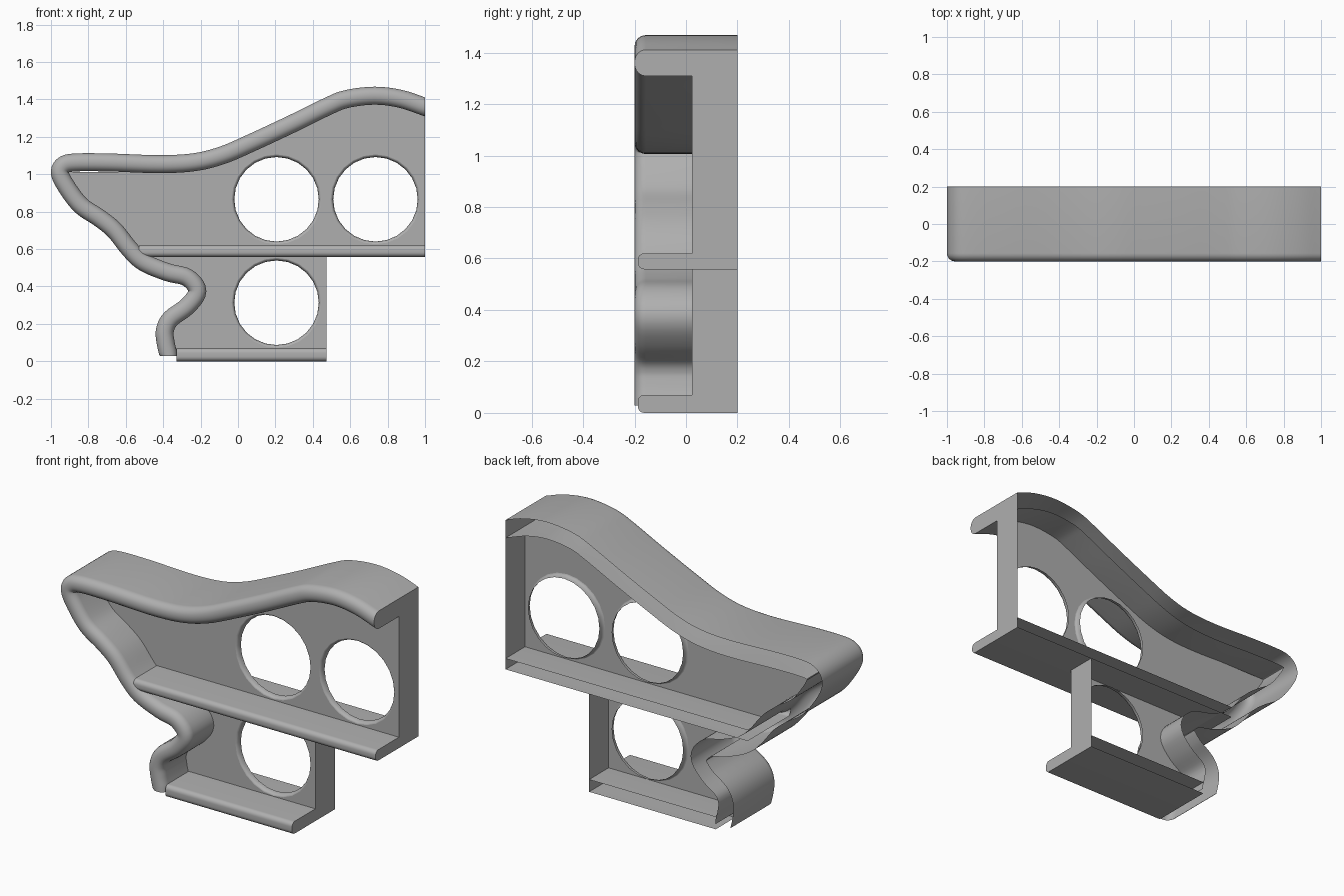
import bpy, bmesh
from math import sin, cos, pi
from mathutils import Vector

if "Cube" in bpy.data.objects:
    bpy.data.objects.remove(bpy.data.objects["Cube"])

BACK, WEB = 0.2, 0.024      # open back plane, front face of the thin web
grey = bpy.data.materials.new("dark_grey")
grey.diffuse_color = (0.43, 0.43, 0.43, 1)
grey.use_nodes = True
grey.node_tree.nodes["Principled BSDF"].inputs["Base Color"].default_value = grey.diffuse_color


def make(name, build, smooth=True):
    bm = bmesh.new()
    build(bm)
    bmesh.ops.remove_doubles(bm, verts=bm.verts, dist=1e-5)
    bmesh.ops.recalc_face_normals(bm, faces=bm.faces)
    me = bpy.data.meshes.new(name)
    bm.to_mesh(me)
    bm.free()
    me.materials.append(grey)
    ob = bpy.data.objects.new(name, me)
    bpy.context.collection.objects.link(ob)
    bpy.ops.object.select_all(action='DESELECT')
    ob.select_set(True)
    bpy.context.view_layer.objects.active = ob
    if smooth:
        bpy.ops.object.shade_smooth_by_angle(angle=0.6)
    return ob


def lip(width, front, r, n=6):
    """Hollow flange section as (offset, y): outer back edge, rounded nose, inner back edge."""
    pts = [(0, BACK)]
    pts += [(r - r * cos(a), front + r - r * sin(a)) for a in [pi / 2 * i / n for i in range(n + 1)]]
    pts += [(width - r + r * sin(a), front + r - r * cos(a)) for a in [pi / 2 * i / n for i in range(n + 1)]]
    return pts + [(width, BACK)]


def skin(bm, rows):
    vs = [[bm.verts.new(p) for p in row] for row in rows]
    for a, b in zip(vs, vs[1:]):
        for j in range(len(a) - 1):
            bm.faces.new((a[j], a[j + 1], b[j + 1], b[j]))


def spline(pts, n=5):
    p = [Vector(q) for q in pts]
    p = [2 * p[0] - p[1]] + p + [2 * p[-1] - p[-2]]
    out = []
    for a, b, c, d in zip(p, p[1:], p[2:], p[3:]):
        for i in range(n):
            t = i / n
            out.append(0.5 * (2 * b + (c - a) * t + (2 * a - 5 * b + 4 * c - d) * t * t
                              + (3 * b - a - 3 * c + d) * t ** 3))
    return out + [p[-2]]


# Centre line of the wavy rim, from top right, round the tip, to the foot
path = spline([(1, 1.36), (.87, 1.403), (.73, 1.42), (.58, 1.402), (.48, 1.363), (.29, 1.27),
               (.08, 1.172), (-.08, 1.103), (-.23, 1.065), (-.42, 1.054), (-.69, 1.063),
               (-.87, 1.063), (-.933, 1.048), (-.952, 1.005), (-.915, .93), (-.84, .833),
               (-.74, .765), (-.66, .70), (-.58, .60), (-.505, .53), (-.38, .477),
               (-.27, .447), (-.217, .375), (-.27, .295), (-.36, .227), (-.391, .165),
               (-.387, .10), (-.37, .028)])
H = 0.048
normals = []
for i in range(len(path)):
    t = (path[min(i + 1, len(path) - 1)] - path[max(i - 1, 0)]).normalized()
    normals.append(Vector((-t.y, t.x)))      # points into the frame
normals[0], normals[-1] = Vector((0, -1.06)), Vector((.94, 0))
rim_lip = lip(2 * H, -0.2, 0.044)


def rim(bm):
    rows = []
    for p, n in zip(path, normals):
        row = []
        for u, y in rim_lip:
            q = p + n * (u - H)
            row.append((q.x, y, q.y))
        rows.append(row)
    skin(bm, rows)


make("wavy_rim", rim)

# Straight flanges: floor and middle shelf
floor_lip = lip(0.07, -0.187, 0.025)
shelf_lip = lip(0.062, -0.187, 0.025)


def flange(name, section, x0, x1, z):
    make(name, lambda bm: skin(bm, [[(x, y, z + u) for u, y in section] for x in (x0, x1)]))


flange("floor_flange", floor_lip, -0.328, 0.472, 0)
flange("shelf_flange", shelf_lip, -0.53, 1, 0.558)

# Thin web with three round openings
holes = [(.206, .866), (.735, .866), (.206, .313)]
SIDES = 24


def ring(c, r, y):
    return [(c[0] + r * cos(2 * pi * i / SIDES), y, c[1] + r * sin(2 * pi * i / SIDES))
            for i in range(SIDES)]


def web(bm):
    inner = [p + n * H for p, n in zip(path, normals)]
    outline = [(q.x, WEB, q.y) for q in inner]
    outline += [(x, WEB, z) for x, z in [(-.322, 0), (.472, 0), (.472, .558), (1, .558)]]
    edges = []
    for loop in [outline] + [ring(c, .24, WEB) for c in holes]:
        vs = [bm.verts.new(p) for p in loop]
        edges += [bm.edges.new((vs[i - 1], vs[i])) for i in range(len(vs))]
    bmesh.ops.triangle_fill(bm, edges=edges, use_beauty=True, normal=(0, -1, 0))


make("web_plate", web, False)

# Rolled edges of the openings
for k, c in enumerate(holes):
    def roll(bm, c=c):
        rows = [ring(c, .24 - .014 * sin(a), WEB + .03 * (1 - cos(a)))
                for a in [pi / 2 * i / 5 for i in range(6)]]
        skin(bm, [row + row[:1] for row in rows])
    make(f"opening_edge_{k + 1}", roll)


# Flat end caps on the right
def cap(name, x, yz):
    make(name, lambda bm: bm.faces.new([bm.verts.new((x, y, z)) for y, z in yz]), False)


top = path[0].y + 1.06 * H
nose_rim = rim_lip[:-1] + [(2 * H, WEB)]
cap("upper_end_cap", 1, [(y, .558 + u) for u, y in shelf_lip[:-1] + [(.062, WEB)]]
    + [(y, top - u * 1.06) for u, y in reversed(nose_rim)])
cap("lower_end_cap", .472, [(y, u) for u, y in floor_lip[:-1] + [(.07, WEB)]]
    + [(WEB, .558), (BACK, .558)])
